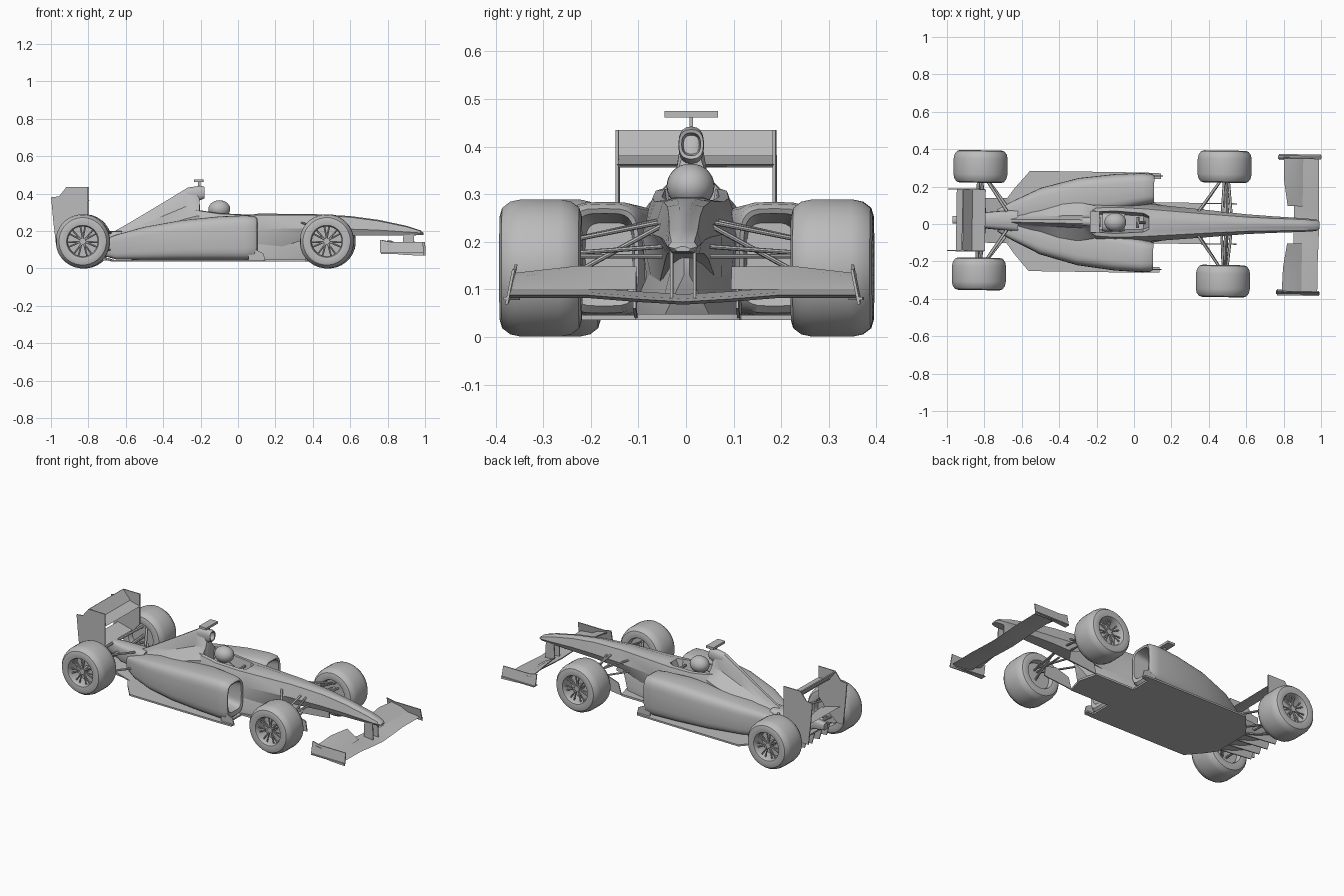
import bpy
import bmesh
from math import sin, cos, pi, copysign
from mathutils import Matrix, Vector

cube = bpy.data.objects.get("Cube")
if cube:
    bpy.data.objects.remove(cube)

GREY = (0.5, 0.5, 0.5, 1.0)
grey = bpy.data.materials.new("plain grey")
grey.use_nodes = True
grey.diffuse_color = GREY
grey.node_tree.nodes["Principled BSDF"].inputs["Base Color"].default_value = GREY

# The whole car stands slightly turned about the vertical axis
PLACE = Matrix.Translation((0, 0.008, 0)) @ Matrix.Rotation(-0.015, 4, 'Z')
SIDES = (("left", 1), ("right", -1))
parts = []


def finish(name, bm):
    bmesh.ops.recalc_face_normals(bm, faces=bm.faces)
    mesh = bpy.data.meshes.new(name)
    bm.to_mesh(mesh)
    bm.free()
    mesh.transform(PLACE)
    mesh.materials.append(grey)
    obj = bpy.data.objects.new(name, mesh)
    bpy.context.collection.objects.link(obj)
    parts.append(obj)


def skin(bm, rings, closed=False):
    """Join equal rings of points; cap the ends unless the loop closes."""
    rows = [[bm.verts.new(p) for p in ring] for ring in rings]
    pairs = list(zip(rows, rows[1:]))
    if closed:
        pairs.append((rows[-1], rows[0]))
    for a, b in pairs:
        for i in range(len(a)):
            j = (i + 1) % len(a)
            bm.faces.new((a[i], a[j], b[j], b[i]))
    if not closed:
        bm.faces.new(rows[0])
        bm.faces.new(rows[-1])


def loft(name, rings):
    bm = bmesh.new()
    skin(bm, rings)
    finish(name, bm)


def side_plate(name, outline, y, lean=0.0, t=0.006):
    """Upright plate from an x, z outline."""
    loft(name, [[(x, y + d + lean * z, z) for x, z in outline] for d in (-t / 2, t / 2)])


def flat_plate(name, outline, z, t):
    """Level plate from an x, y outline."""
    loft(name, [[(x, y, h) for x, y in outline] for h in (z, z + t)])


def add_rod(bm, a, b, r, sides=8, flat=1.0):
    a, b = Vector(a), Vector(b)
    d = b - a
    turn = d.to_track_quat('Z', 'Y').to_matrix().to_4x4()
    made = bmesh.ops.create_cone(bm, cap_ends=True, segments=sides, radius1=r,
                                 radius2=r, depth=d.length,
                                 matrix=Matrix.Translation((a + b) / 2) @ turn)
    for v in made["verts"]:
        mid = a + d * ((v.co - a).dot(d) / d.length_squared)
        v.co.z = mid.z + (v.co.z - mid.z) * flat


def rods(name, ends, r, flat=1.0):
    bm = bmesh.new()
    for a, b in ends:
        add_rod(bm, a, b, r, flat=flat)
    finish(name, bm)


def box(name, lo, hi):
    flat_plate(name, [(lo[0], lo[1]), (hi[0], lo[1]), (hi[0], hi[1]), (lo[0], hi[1])],
               lo[2], hi[2] - lo[2])


def round_box(x, y0, y1, z0, z1, power=0.5, n=28):
    """Ring with rounded corners, facing along x."""
    ring = []
    for i in range(n):
        a = 2 * pi * i / n
        c, s = cos(a), sin(a)
        ring.append((x, (y0 + y1) / 2 + (y1 - y0) / 2 * copysign(abs(c) ** power, c),
                     (z0 + z1) / 2 + (z1 - z0) / 2 * copysign(abs(s) ** power, s)))
    return ring


def mirror_ring(x, half):
    """Symmetric ring from (y, z) points running top to bottom."""
    return ([(x, y, z) for y, z in half] + [(x, -y, z) for y, z in reversed(half)])


# Tub and nose: x, cockpit half width, its floor, then top, waist and bottom points
tub = []
for x, wi, zc, wt, zt, wm, zm, wb, zb in (
        (0.992, .005, .19, .012, .19, .018, .186, .012, .18),
        (0.975, .01, .204, .024, .203, .031, .19, .022, .178),
        (0.90, .012, .228, .03, .226, .037, .195, .026, .176),
        (0.75, .015, .26, .033, .257, .044, .205, .032, .176),
        (0.60, .02, .28, .038, .277, .053, .21, .038, .176),
        (0.40, .03, .291, .05, .288, .072, .215, .045, .165),
        (0.11, .045, .293, .07, .288, .098, .21, .07, .08),
        (0.08, .035, .288, .072, .288, .1, .21, .08, .05),
        (0.05, .05, .2, .074, .288, .102, .21, .09, .05),
        (-0.1, .06, .18, .08, .295, .11, .21, .1, .05),
        (-0.2, .055, .19, .075, .31, .11, .21, .1, .05),
        (-0.23, .03, .31, .06, .315, .11, .21, .1, .05)):
    tub.append(mirror_ring(x, [(wi * .7, zc), (wi, zt), (wt, zt - .003), (wm, zm), (wb, zb)]))
loft("tub_and_nose", tub)

# Keel under the nose and splitter
loft("keel", [mirror_ring(x, [(w * .5, zt), (w, zb + .04), (w, zb)]) for x, w, zt, zb in (
    (0.42, .006, .18, .13), (0.36, .05, .18, .04), (0.08, .11, .2, .04))])
flat_plate("splitter", [(0.05, -.11), (0.36, -.11), (0.39, 0), (0.36, .11), (0.05, .11)], .036, .012)

# Engine cover with narrow spine
loft("engine_cover", [mirror_ring(x, [(t * .5, top), (t, top - .02), (t + .012, mid), (w, low), (w, .06)])
                      for x, t, top, mid, w, low in (
    (-0.205, .02, .395, .34, .085, .28), (-0.22, .022, .432, .34, .09, .28),
    (-0.28, .021, .425, .33, .1, .265), (-0.4, .018, .352, .28, .1, .23),
    (-0.55, .016, .262, .22, .085, .18), (-0.72, .014, .165, .14, .05, .11))])

# Air intake above the helmet, hollow at the front
loft("air_intake", [round_box(x, -w, w, lo, hi, .8, 20) for x, w, lo, hi in (
    (-0.36, .008, .34, .37), (-0.27, .023, .355, .432), (-0.2, .027, .365, .442),
    (-0.18, .026, .374, .436), (-0.182, .02, .381, .429), (-0.24, .014, .39, .42))])

# Camera bar
box("camera_stalk", (-0.215, -.004, .43), (-0.2, .004, .465))
box("camera_bar", (-0.235, -.056, .461), (-0.185, .056, .475))

# Helmet, shoulders and steering wheel
bm = bmesh.new()
bmesh.ops.create_uvsphere(bm, u_segments=24, v_segments=14, radius=0.053)
for v in bm.verts:
    v.co = Vector((v.co.x * 1.1 - 0.1, v.co.y * 0.95, v.co.z * 0.9 + 0.317))
finish("helmet", bm)
loft("shoulders", [round_box(x, -.052, .052, .17, z, .7) for x, z in ((-0.17, .27), (-0.12, .28), (-0.05, .24))])
rods("steering_wheel", [((0.02, -.03, .265), (0.02, .03, .265)), ((0.02, 0, .265), (0.06, 0, .23))], .008)

# Sidepods with hollow inlets, boards and floor
for side, s in SIDES:
    loft(side + "_sidepod", [round_box(x, s * a, s * b, lo, hi) for x, a, b, lo, hi in (
        (-0.73, 0, .06, .07, .15), (-0.65, 0, .105, .048, .18), (-0.5, .01, .178, .045, .222),
        (-0.3, .03, .233, .045, .258), (-0.1, .06, .258, .045, .278), (0.04, .09, .265, .045, .284),
        (0.09, .1, .262, .05, .28), (0.105, .106, .252, .065, .27),
        (0.1, .115, .24, .09, .26), (0.0, .12, .22, .11, .24))])
    side_plate(side + "_barge_board", [(0.36, .04), (0.55, .06), (0.54, .12), (0.47, .14), (0.38, .11)], s * .108)
    side_plate(side + "_turning_vane", [(0.06, .04), (0.15, .04), (0.14, .08), (0.06, .12)], s * .25)
floor_half = [(0.1, .11), (0.1, .235), (0.14, .235), (0.14, .265), (0.05, .268), (-0.56, .268), (-0.64, .175), (-0.68, .12)]
flat_plate("floor", floor_half + [(x, -y) for x, y in reversed(floor_half)], .036, .01)

# Diffuser with fins, gearbox and crash structure
loft("diffuser", [[(x, y, z + d) for y, d in ((-.12, 0), (.12, 0), (.12, .008), (-.12, .008))]
                  for x, z in ((-0.66, .037), (-0.78, .07), (-0.92, .13))])
for i in range(4):
    side_plate("diffuser_fin_%d" % (i + 1), [(-0.68, .04), (-0.9, .06), (-0.92, .13), (-0.78, .07)], -.105 + .07 * i)
loft("gearbox", [round_box(x, -w, w, lo, hi, .5, 16) for x, w, lo, hi in (
    (-0.62, .06, .08, .2), (-0.78, .045, .09, .2), (-0.9, .022, .14, .2), (-0.97, .02, .15, .19))])

# Rear wing


def wing(name, profile, half):
    loft(name, [[(x, y, z) for x, z in profile] for y in (-half, half)])


wing("rear_wing_main", [(-0.795, .362), (-0.83, .356), (-0.88, .375), (-0.882, .38), (-0.83, .368)], .165)
wing("rear_wing_flap", [(-0.865, .38), (-0.885, .385), (-0.92, .432), (-0.914, .435), (-0.88, .397)], .165)
wing("rear_beam_wing", [(-0.85, .2), (-0.9, .198), (-0.95, .225), (-0.9, .212)], .165)
for side, s in SIDES:
    side_plate(side + "_rear_endplate", [(-0.997, .38), (-0.955, .385), (-0.915, .435), (-0.8, .435), (-0.8, .25),
                                         (-0.86, .18), (-0.93, .12), (-0.97, .12), (-0.985, .25)], s * .165)

# Front wing, pylons and end plates
loft("front_wing_main", [[(x + dx, y, z + dz) for x, dz in ((0.985, 0), (0.95, -.006), (0.85, .01), (0.85, .016), (0.95, .006))]
                         for y, z, dx in ((-.365, .088, 0), (-.2, .088, 0), (-.1, .08, .003), (0, .074, .005),
                                          (.1, .08, .003), (.2, .088, 0), (.365, .088, 0))])
for side, s in SIDES:
    loft(side + "_front_flap", [[(0.9, s * y, .1), (0.85, s * y, .112), (tail, s * y, top), (tail, s * y, top + .006), (0.86, s * y, .122)]
                                for y, tail, top in ((.1, .82, .142), (.23, .8, .143), (.362, .795, .128))])
    side_plate(side + "_front_endplate", [(0.765, .085), (0.765, .152), (0.82, .142), (0.995, .142), (0.998, .068), (0.9, .072)],
               s * .384, -.2 * s)
    flat_plate(side + "_front_foot", [(0.77, s * .345), (0.77, s * .378), (0.995, s * .378), (0.995, s * .366)], .078, .006)
    side_plate(side + "_nose_pylon", [(0.88, .08), (0.945, .08), (0.94, .19), (0.885, .19)], s * .024)


# Wheels: lathed tyre, inner disc, hub and paired spokes
def wheel(name, x, y, s, h, segs=32):
    half = [(.08, h - .018), (.086, h - .004), (.11, h), (.127, h - .005), (.14, h - .022), (.145, h - .045)]
    profile = half + [(r, -w) for r, w in reversed(half)]
    bm = bmesh.new()
    skin(bm, [[(r * sin(a), w, r * cos(a)) for r, w in profile]
              for a in (2 * pi * (i + .5) / segs for i in range(segs))], closed=True)
    face = s * (h - .03)
    add_rod(bm, (0, -s * h * .6, 0), (0, s * h * .1, 0), .081, segs)
    add_rod(bm, (0, 0, 0), (0, face + s * .008, 0), .017, 12)
    for i in range(7):
        for d in (-.16, .16):
            a = 2 * pi * i / 7
            add_rod(bm, (.012 * sin(a), face, .012 * cos(a)),
                    (.081 * sin(a + d), face, .081 * cos(a + d)), .0045, 6)
    bmesh.ops.translate(bm, verts=bm.verts, vec=(x, y, .145))
    finish(name, bm)


for side, s in SIDES:
    wheel(side + "_front_wheel", 0.48, s * .306, s, .086)
    wheel(side + "_rear_wheel", -0.825, s * .287, s, .087)
    # Suspension arms
    hub, top, low = s * .26, s * .06, s * .05
    rods(side + "_front_wishbones", [
        ((0.48, hub, .2), (0.47, top, .24)), ((0.48, hub, .2), (0.34, top, .245)),
        ((0.48, hub, .17), (0.49, low, .17)), ((0.48, hub, .17), (0.34, low, .17)),
        ((0.49, hub, .12), (0.5, low, .235)), ((0.5, hub, .175), (0.52, low, .19))], .007, .7)
    rods(side + "_rear_wishbones", [
        ((-0.82, hub, .2), (-0.68, low, .19)), ((-0.83, hub, .2), (-0.85, s * .03, .19)),
        ((-0.82, hub, .1), (-0.66, low, .1)), ((-0.83, hub, .1), (-0.84, s * .03, .12))], .008, .7)
    rods(side + "_drive_shaft", [((-0.825, hub, .145), (-0.8, s * .02, .15))], .011)

# Smooth shading with sharp edges kept
bpy.ops.object.select_all(action='DESELECT')
for obj in parts:
    obj.select_set(True)
bpy.context.view_layer.objects.active = parts[0]
bpy.ops.object.shade_smooth_by_angle(angle=0.6)
